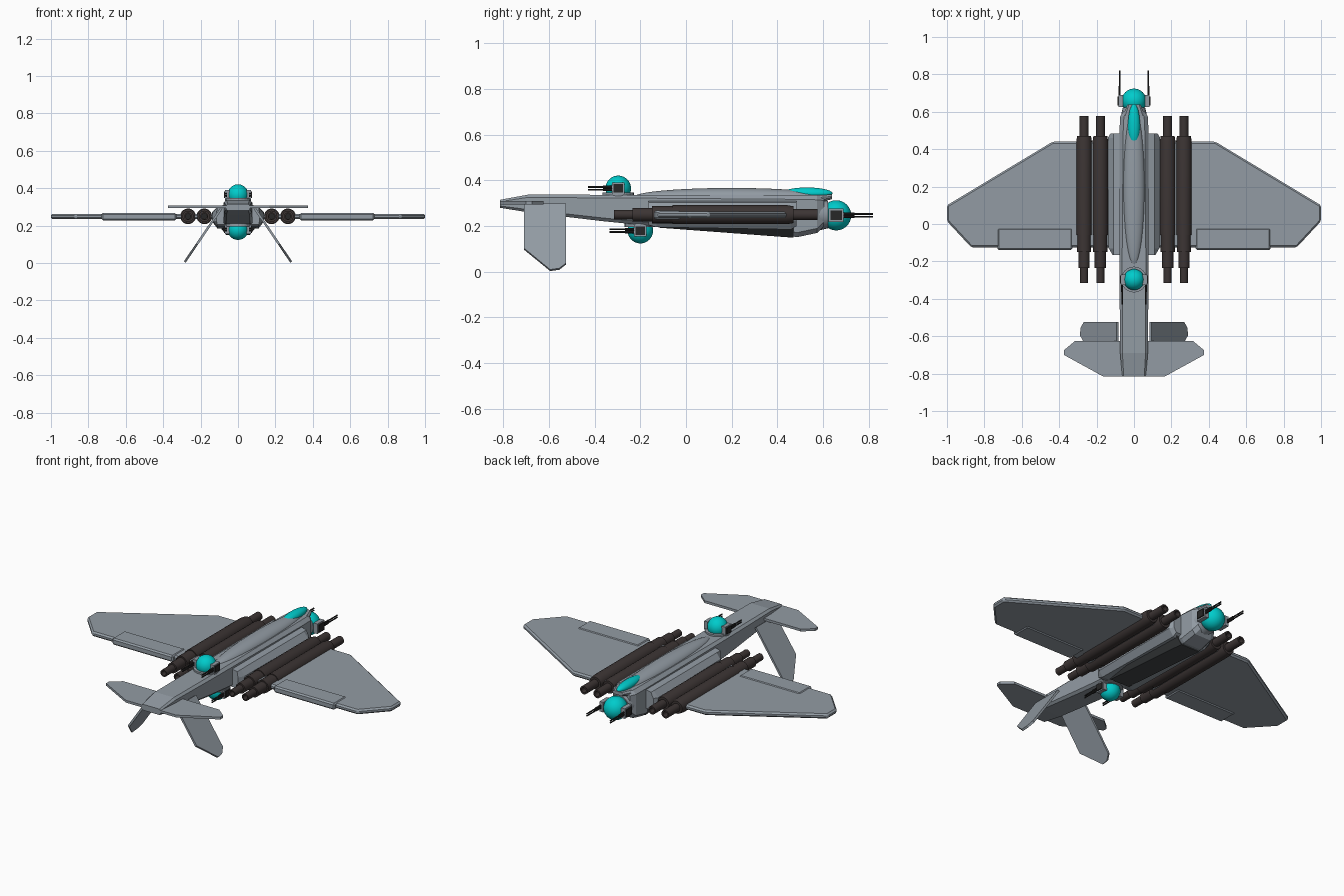
import bpy, bmesh, math
from mathutils import Vector, Matrix

if "Cube" in bpy.data.objects:
    bpy.data.objects.remove(bpy.data.objects["Cube"])


def material(name, rgb):
    m = bpy.data.materials.new(name)
    m.diffuse_color = (*rgb, 1)
    m.use_nodes = True
    m.node_tree.nodes["Principled BSDF"].inputs["Base Color"].default_value = m.diffuse_color
    return m


GREY = material("hull grey", (0.29, 0.33, 0.37))
DARK = material("belly dark grey", (0.06, 0.065, 0.07))
BROWN = material("engine brown", (0.045, 0.035, 0.034))
BLACK = material("gun black", (0.02, 0.02, 0.02))
TEAL = material("glass teal", (0.0, 0.6, 0.6))


def finish(name, bm, mat, mirror=False, bevel=0, smooth=False):
    bmesh.ops.recalc_face_normals(bm, faces=bm.faces)
    me = bpy.data.meshes.new(name)
    bm.to_mesh(me)
    bm.free()
    me.materials.append(mat)
    ob = bpy.data.objects.new(name, me)
    bpy.context.collection.objects.link(ob)
    if bevel:
        b = ob.modifiers.new("bevel", 'BEVEL')
        b.width, b.segments, b.limit_method = bevel, 1, 'ANGLE'
    if mirror:
        ob.modifiers.new("mirror", 'MIRROR')
    if smooth:
        bpy.ops.object.select_all(action='DESELECT')
        ob.select_set(True)
        bpy.context.view_layer.objects.active = ob
        bpy.ops.object.shade_smooth_by_angle(angle=math.radians(35))
    return ob


def loft(name, rings, mat, **kw):
    bm = bmesh.new()
    vs = [[bm.verts.new(p) for p in r] for r in rings]
    n = len(vs[0])
    for a, b in zip(vs, vs[1:]):
        for i in range(n):
            j = (i + 1) % n
            bm.faces.new((a[i], a[j], b[j], b[i]))
    bm.faces.new(vs[0])
    bm.faces.new(vs[-1])
    return finish(name, bm, mat, **kw)


def slab(name, outline, offset, mat, **kw):
    # thick flat panel: outline points swept both ways along offset
    o = Vector(offset)
    return loft(name, [[Vector(p) - o for p in outline], [Vector(p) + o for p in outline]], mat, **kw)


def box(name, x, y, z, mat, **kw):
    return slab(name, [(x[0], y[0], z[0]), (x[1], y[0], z[0]), (x[1], y[1], z[0]), (x[0], y[1], z[0])],
                (0, 0, 0), mat, **kw) if z[0] == z[1] else loft(
        name, [[(x[0], y[0], h), (x[1], y[0], h), (x[1], y[1], h), (x[0], y[1], h)] for h in z], mat, **kw)


def ball(name, c, r, mat):
    bm = bmesh.new()
    bmesh.ops.create_uvsphere(bm, u_segments=32, v_segments=20, radius=1,
                              matrix=Matrix.Translation(c) @ Matrix.Diagonal((*r, 1)))
    return finish(name, bm, mat, smooth=True)


def lathe_y(name, cx, cz, profile, mat, n=20, **kw):
    # round part along y from (y, radius) pairs
    rings = [[(cx + r * math.cos(2 * math.pi * i / n), y, cz + r * math.sin(2 * math.pi * i / n))
              for i in range(n)] for y, r in profile]
    return loft(name, rings, mat, smooth=True, **kw)


def section(y, hw, zb, zt, c):
    # chamfered box cross-section
    return [(hw - c, y, zt), (hw, y, zt - c), (hw, y, zb + c), (hw - c, y, zb),
            (c - hw, y, zb), (-hw, y, zb + c), (-hw, y, zt - c), (c - hw, y, zt)]


# fuselage
loft("fuselage", [section(*s) for s in [
    (-0.815, 0.063, 0.28, 0.315, 0.008), (-0.69, 0.074, 0.26, 0.338, 0.012),
    (-0.37, 0.077, 0.222, 0.337, 0.014), (-0.15, 0.078, 0.20, 0.337, 0.015),
    (0.49, 0.078, 0.152, 0.337, 0.02), (0.575, 0.074, 0.17, 0.335, 0.02),
    (0.605, 0.055, 0.20, 0.332, 0.02)]], GREY)
# nose hood over the front turret
loft("nose_hood", [section(*s) for s in [
    (0.56, 0.065, 0.295, 0.335, 0.012), (0.64, 0.035, 0.318, 0.338, 0.008)]], GREY)
# spine fairing and canopy
ball("spine_fairing", (0, 0.2, 0.327), (0.058, 0.43, 0.04), GREY)
ball("canopy", (0, 0.53, 0.343), (0.032, 0.112, 0.026), TEAL)

# side bodies carrying the wings
loft("side_body", [[(0.06, y, zb), (0.11, y, zb), (w, y, 0.225), (w, y, 0.27), (0.11, y, 0.303), (0.06, y, 0.315)]
                   for y, w, zb in [(-0.165, 0.115, 0.205), (-0.13, 0.135, 0.195),
                                    (0.46, 0.14, 0.185), (0.485, 0.125, 0.2)]], GREY, mirror=True)
# dark bomb bay under the belly
loft("belly_bay", [[(0.11, y, 0.21), (0.062, y, zb), (-0.062, y, zb), (-0.11, y, 0.21)]
                   for y, zb in [(-0.12, 0.193), (0.47, 0.149)]], DARK)

# wings
slab("wing", [(0.1, 0.44, 0.249), (0.435, 0.44, 0.249), (1.0, 0.10, 0.249), (1.0, 0.015, 0.249),
              (0.87, -0.125, 0.249), (0.1, -0.125, 0.249)], (0, 0, 0.0145), GREY, mirror=True, bevel=0.009)
box("wing_flap", (0.33, 0.73), (-0.14, -0.022), (0.229, 0.268), GREY, mirror=True, bevel=0.008)

# tailplane and slanted tail fins
slab("tailplane", [(0, -0.625, 0.302), (0.315, -0.625, 0.302), (0.375, -0.675, 0.302),
                   (0.375, -0.70, 0.302), (0.165, -0.815, 0.302), (0, -0.815, 0.302)],
     (0, 0, 0.007), GREY, mirror=True)


def fin_point(y, z):
    return (0.285 - (z - 0.005) * 0.68, y, z)


slab("tail_fin", [fin_point(*p) for p in [(-0.525, 0.295), (-0.525, 0.035), (-0.555, 0.012), (-0.595, 0.006),
                                          (-0.71, 0.10), (-0.71, 0.295)]],
     (0.005, 0, 0.0034), GREY, mirror=True)

# engine tubes, two per side, with open ends
for k, x in enumerate((0.18, 0.267)):
    lathe_y(f"engine_tube_{k + 1}", x, 0.25, [
        (-0.26, 0.014), (-0.315, 0.014), (-0.315, 0.021), (-0.235, 0.021), (-0.235, 0.03), (-0.15, 0.03),
        (-0.15, 0.038), (-0.06, 0.038), (-0.06, 0.042), (0.44, 0.042), (0.47, 0.037), (0.47, 0.024),
        (0.577, 0.024), (0.577, 0.015), (0.53, 0.015)], BROWN, mirror=True)
    for y in (-0.262, 0.532):
        lathe_y("engine_core", x, 0.25, [(y - 0.006, 0.0145), (y + 0.006, 0.0145)], BLACK, mirror=True)

# ball turrets: centre, radius, gun direction, gun side offset, barrel tip y
for name, y, z, r, d, gx, tip in [("nose", 0.658, 0.247, 0.066, 1, 0.077, 0.82),
                                  ("top", -0.297, 0.365, 0.056, -1, 0.064, -0.43),
                                  ("belly", -0.2, 0.18, 0.056, -1, 0.064, -0.335)]:
    ball(name + "_turret", (0, y, z), (r, r, r), TEAL)
    h = r * 0.5
    box(name + "_gun_mount", (gx - 0.018, gx + 0.006), (y - h, y + h), (z - h * 0.9, z + h * 0.9), GREY, mirror=True)
    box(name + "_gun_box", (gx - 0.012, gx + 0.012), (y - h * 0.75, y + h * 0.75),
        (z - h * 0.65, z + h * 0.65), BLACK, mirror=True)
    for dz in (-0.006, 0.006):
        lathe_y(name + "_gun_barrel", gx, z + dz, [
            (y, 0.006), (y + d * r * 1.2, 0.006), (y + d * r * 1.2, 0.004), (tip, 0.004)], BLACK, n=8, mirror=True)

# turret collars
for name, y, z0, z1 in [("top", -0.297, 0.325, 0.347), ("belly", -0.2, 0.195, 0.215)]:
    loft(name + "_turret_collar", [[(0.069 * math.cos(math.tau * i / 24), y + 0.069 * math.sin(math.tau * i / 24), h)
                                    for i in range(24)] for h in (z0, z1)], GREY)
lathe_y("nose_turret_collar", 0, 0.25, [(0.57, 0.072), (0.622, 0.06)], GREY)
